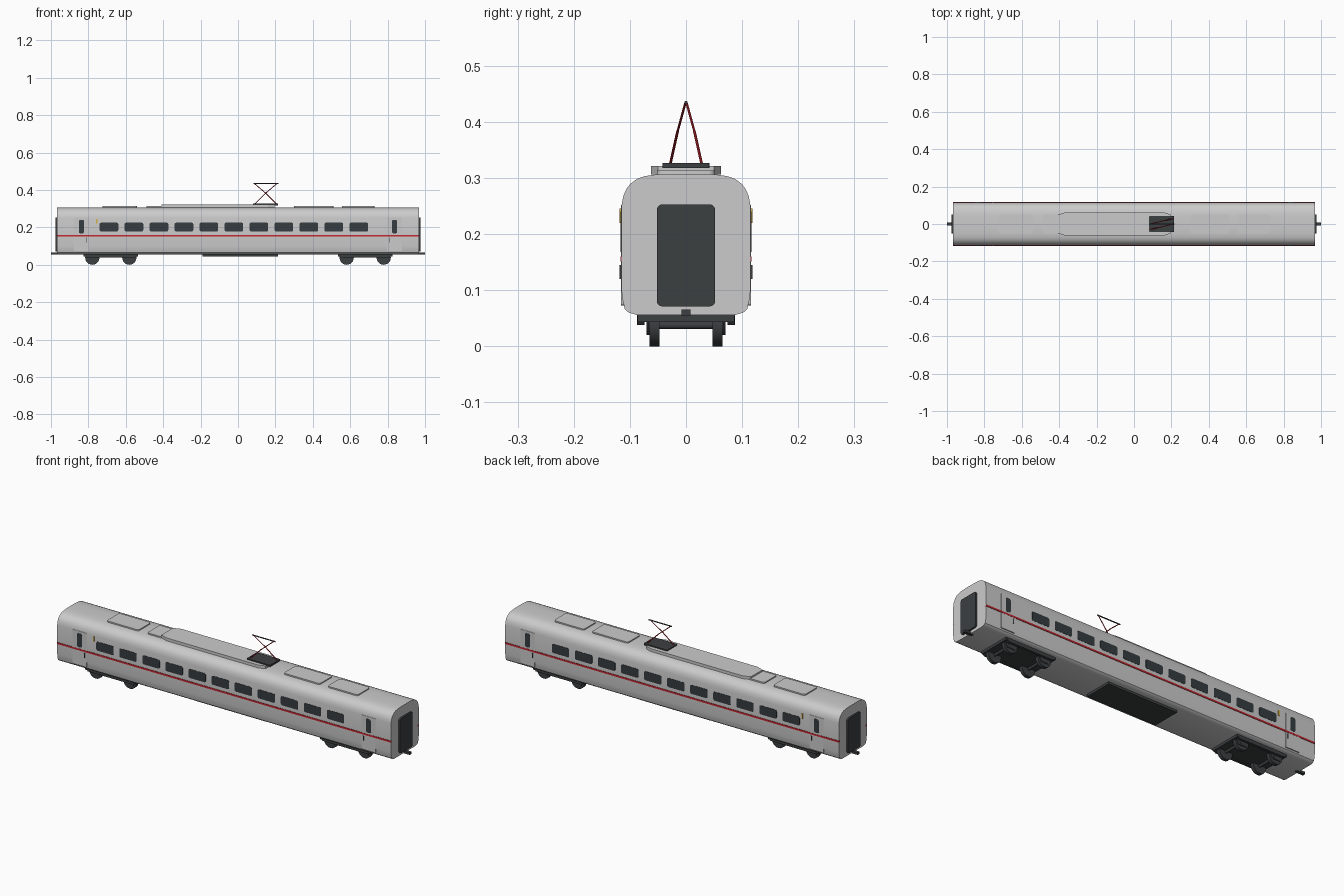
import bpy, bmesh, math
from mathutils import Vector

if "Cube" in bpy.data.objects:
    bpy.data.objects.remove(bpy.data.objects["Cube"])


def material(name, rgb):
    m = bpy.data.materials.new(name)
    m.diffuse_color = (*rgb, 1)
    m.use_nodes = True
    m.node_tree.nodes["Principled BSDF"].inputs["Base Color"].default_value = m.diffuse_color
    return m


DARK = material("dark_metal", (0.045, 0.05, 0.053))
GLASS = material("dark_glass", (0.035, 0.045, 0.05))
RED = material("red_paint", (0.55, 0.02, 0.03))
YELLOW = material("yellow_paint", (0.7, 0.45, 0.06))


def prism(name, pts, axis, lo, hi, mat=None, smooth=True):
    """Extrude a 2D outline along an axis from lo to hi."""
    place = {'x': lambda p, d: (d, p[0], p[1]),
             'y': lambda p, d: (p[0], d, p[1]),
             'z': lambda p, d: (p[0], p[1], d)}[axis]
    bm = bmesh.new()
    a = [bm.verts.new(place(p, lo)) for p in pts]
    b = [bm.verts.new(place(p, hi)) for p in pts]
    bm.faces.new(a)
    bm.faces.new(b)
    n = len(pts)
    for i in range(n):
        j = (i + 1) % n
        bm.faces.new((a[i], a[j], b[j], b[i]))
    bmesh.ops.recalc_face_normals(bm, faces=bm.faces)
    me = bpy.data.meshes.new(name)
    bm.to_mesh(me)
    bm.free()
    ob = bpy.data.objects.new(name, me)
    bpy.context.collection.objects.link(ob)
    if mat:
        me.materials.append(mat)
    if smooth:
        bpy.ops.object.select_all(action='DESELECT')
        bpy.context.view_layer.objects.active = ob
        ob.select_set(True)
        bpy.ops.object.shade_smooth_by_angle(angle=math.radians(35))
    return ob


def rounded(u0, u1, v0, v1, r=0.0, seg=4):
    """Rectangle outline with rounded corners."""
    if r == 0:
        return [(u0, v0), (u1, v0), (u1, v1), (u0, v1)]
    pts = []
    for k, (cu, cv) in enumerate([(u1 - r, v1 - r), (u0 + r, v1 - r),
                                  (u0 + r, v0 + r), (u1 - r, v0 + r)]):
        for i in range(seg + 1):
            t = (k + i / seg) * math.pi / 2
            pts.append((cu + r * math.cos(t), cv + r * math.sin(t)))
    return pts


def circle(cu, cv, r, n=24):
    return [(cu + r * math.cos(2 * math.pi * i / n), cv + r * math.sin(2 * math.pi * i / n))
            for i in range(n)]


def side_panel(name, u0, u1, v0, v1, r, s, depth, mat=None):
    return prism(name, rounded(u0, u1, v0, v1, r), 'y', s * 0.105, s * depth, mat)


def bar(name, p, q, r, mat):
    """Straight rod between two points."""
    p, q = Vector(p), Vector(q)
    ob = prism(name, circle(0, 0, r, 8), 'z', 0, (q - p).length, mat)
    ob.location = p
    ob.rotation_euler = (q - p).to_track_quat('Z', 'Y').to_euler()
    return ob


# Body shell from a mirrored half cross-section
half = [(0.088, 0.056), (0.102, 0.060), (0.109, 0.066), (0.113, 0.083), (0.115, 0.10),
        (0.115, 0.25), (0.112, 0.267), (0.107, 0.279), (0.100, 0.289), (0.088, 0.298),
        (0.075, 0.303), (0.055, 0.306), (0.030, 0.3075)]
prism("body_shell", half + [(-y, z) for y, z in reversed(half)], 'x', -0.967, 0.967)

# Windows, doors, stripe and markers on both sides
for s in (-1, 1):
    for i in range(11):
        x = -0.74 + 0.1336 * i
        side_panel("window", x, x + 0.10, 0.178, 0.225, 0.008, s, 0.1162, GLASS)
    for e in (-1, 1):
        c = e * 0.837
        side_panel("door", c - 0.041, c + 0.041, 0.073, 0.252, 0.004, s, 0.1162)
        side_panel("door_window", c - 0.014, c + 0.014, 0.168, 0.240, 0.008, s, 0.1168, GLASS)
        h = e * 0.808
        side_panel("door_handle", h - 0.002, h + 0.002, 0.120, 0.145, 0.0, s, 0.1185, DARK)
    side_panel("side_stripe", -0.967, 0.967, 0.151, 0.160, 0.0, s, 0.1170, RED)
    side_panel("side_marker", -0.758, -0.752, 0.220, 0.246, 0.0, s, 0.1185, YELLOW)

# Gangways and couplers at both ends
for e in (-1, 1):
    prism("gangway", rounded(-0.052, 0.052, 0.071, 0.253, 0.010), 'x', e * 0.955, e * 0.976, DARK)
    prism("coupler", rounded(-0.008, 0.008, 0.054, 0.066), 'x', e * 0.95, e * 1.0, DARK)

# Roof panels and the long roof duct
for x0, x1 in ((-0.725, -0.54), (-0.49, -0.30), (0.30, 0.51), (0.555, 0.73)):
    prism("roof_panel", rounded(x0, x1, -0.052, 0.052, 0.012), 'z', 0.302, 0.313)
duct = [(-0.41, -0.048), (-0.37, -0.062), (0.16, -0.062), (0.195, -0.05)]
prism("roof_duct", duct + [(x, -y) for x, y in reversed(duct)], 'z', 0.306, 0.321, smooth=False)

# Pantograph: base, crossed arms and contact bar
prism("pantograph_base", rounded(0.08, 0.215, -0.042, 0.042, 0.004), 'z', 0.318, 0.327, DARK)
for e in (-1, 1):
    foot = (0.148 - e * 0.058, -e * 0.028, 0.325)
    elbow = (0.148, -e * 0.015, 0.383)
    top = (0.148 + e * 0.060, -e * 0.001, 0.434)
    bar("pantograph_lower_arm", foot, elbow, 0.0025, RED)
    bar("pantograph_upper_arm", elbow, top, 0.0022, RED)
bar("pantograph_contact_bar", (0.082, 0, 0.4345), (0.216, 0, 0.4345), 0.003, DARK)

# Underfloor equipment box
prism("underfloor_box", rounded(-0.19, 0.213, -0.075, 0.075), 'z', 0.044, 0.058, DARK)

# Bogies
for c in (-0.68, 0.68):
    prism("bogie_frame", rounded(c - 0.145, c + 0.145, -0.086, 0.086), 'z', 0.043, 0.057, DARK)
    for s in (-1, 1):
        beam = [(c - 0.145, 0.057), (c - 0.13, 0.038), (c + 0.13, 0.038), (c + 0.145, 0.057)]
        prism("bogie_side_beam", beam, 'y', s * 0.074, s * 0.087, DARK)
    for x in (c - 0.099, c + 0.099):
        prism("axle", circle(x, 0.038, 0.007, 12), 'y', -0.066, 0.066, DARK)
        for s in (-1, 1):
            prism("wheel", circle(x, 0.038, 0.038), 'y', s * 0.047, s * 0.065, DARK)
            prism("wheel_hub", circle(x, 0.036, 0.016, 16), 'y', s * 0.063, s * 0.070, DARK)
            box = [(x - 0.035, 0.045), (x - 0.022, 0.020), (x + 0.022, 0.020), (x + 0.035, 0.045)]
            prism("axle_box", box, 'y', s * 0.066, s * 0.069, DARK)
